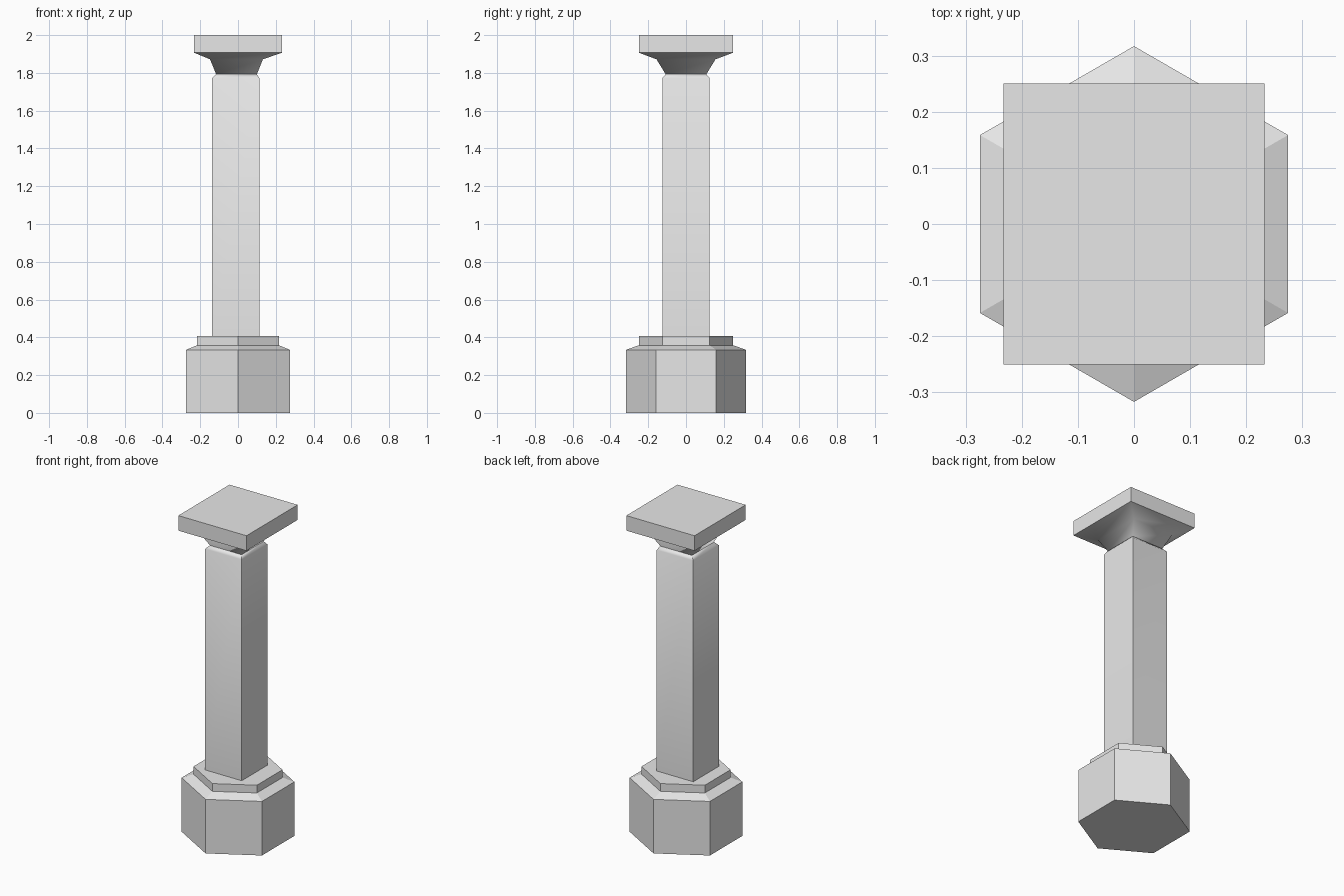
import bpy, bmesh, math
from math import sin, cos, pi

cube = bpy.data.objects.get("Cube")
if cube:
    bpy.data.objects.remove(cube, do_unlink=True)

# One stone grey for the whole column
stone = bpy.data.materials.new("stone_grey")
stone.use_nodes = True
grey = (0.8, 0.8, 0.8, 1)
stone.diffuse_color = grey
stone.node_tree.nodes["Principled BSDF"].inputs["Base Color"].default_value = grey


def rect(z, hx, hy, cx=0):
    return [(cx + sx * hx, sy * hy, z) for sx, sy in ((1, 1), (-1, 1), (-1, -1), (1, -1))]


def hexagon(z, r):
    return [(r * cos(pi / 2 + i * pi / 3), r * sin(pi / 2 + i * pi / 3), z) for i in range(6)]


def loft(name, rings, smooth_angle=None):
    """Skin a stack of rings into a closed solid."""
    bm = bmesh.new()
    loops = [[bm.verts.new(p) for p in ring] for ring in rings]
    n = len(loops[0])
    for low, high in zip(loops, loops[1:]):
        for i in range(n):
            j = (i + 1) % n
            bm.faces.new((low[i], low[j], high[j], high[i]))
    bm.faces.new(loops[0][::-1])
    bm.faces.new(loops[-1])
    bmesh.ops.recalc_face_normals(bm, faces=bm.faces)
    mesh = bpy.data.meshes.new(name)
    bm.to_mesh(mesh)
    bm.free()
    mesh.materials.append(stone)
    obj = bpy.data.objects.new(name, mesh)
    bpy.context.collection.objects.link(obj)
    if smooth_angle:
        bpy.ops.object.select_all(action='DESELECT')
        obj.select_set(True)
        bpy.context.view_layer.objects.active = obj
        bpy.ops.object.shade_smooth_by_angle(angle=math.radians(smooth_angle))
    return obj


# Six-sided base with a sloped shoulder and a thin upper step
loft("base", [hexagon(0, 0.317), hexagon(0.334, 0.317), hexagon(0.358, 0.25)])
loft("base_step", [hexagon(0.358, 0.25), hexagon(0.406, 0.25)])

# Square shaft with a chamfered top, set slightly off centre
loft("shaft", [rect(0.40, 0.125, 0.125, -0.012), rect(1.772, 0.125, 0.125, -0.012),
               rect(1.793, 0.108, 0.108, -0.008)], 60)

# Flared neck, smooth around its corners
loft("capital_flare", [rect(1.793, 0.108, 0.108, -0.008), rect(1.872, 0.14, 0.156, -0.008),
                       rect(1.907, 0.233, 0.25)], 95)

# Flat slab on top
loft("capital_slab", [rect(1.907, 0.233, 0.25), rect(2.0, 0.233, 0.25)])
